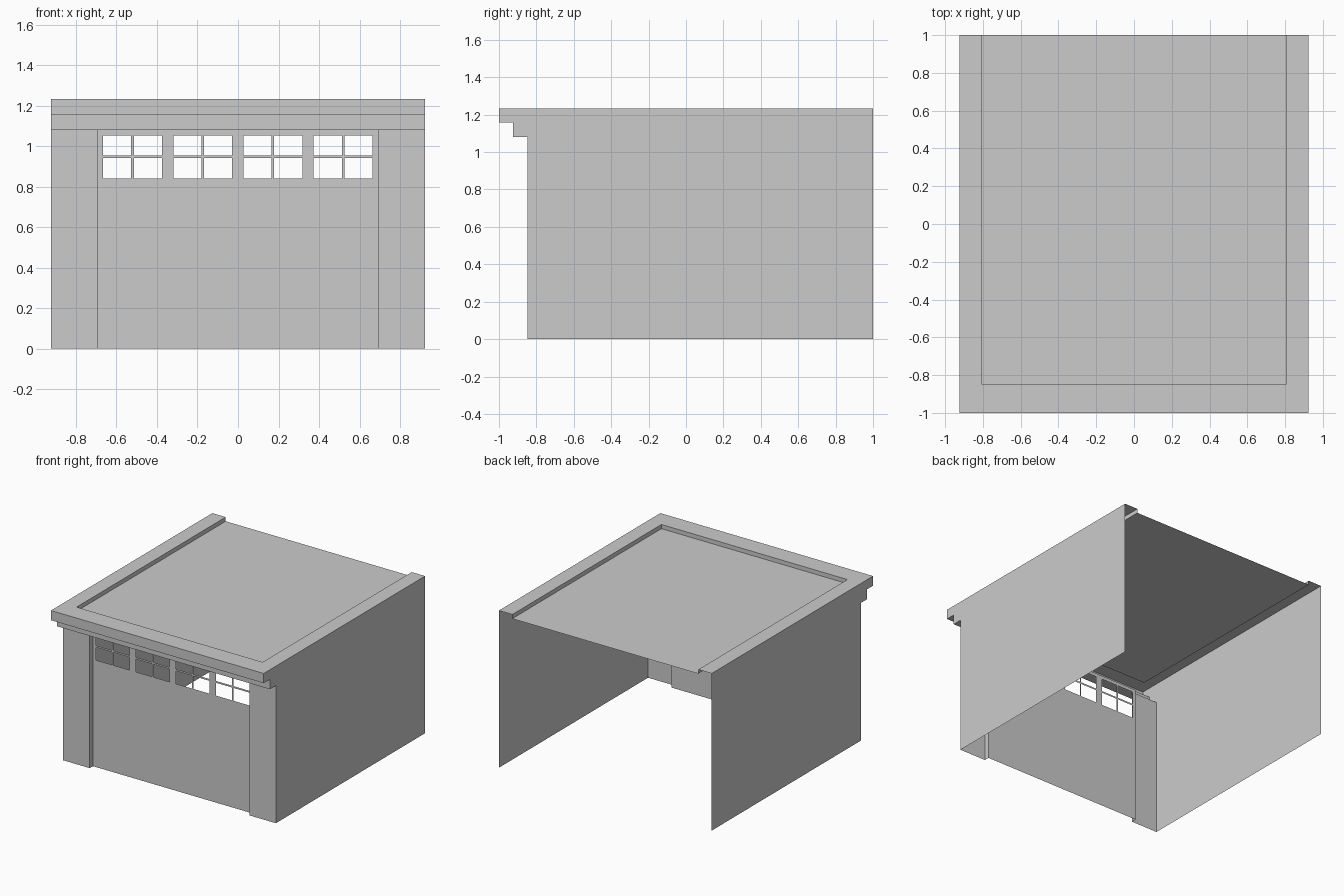
import bpy

if "Cube" in bpy.data.objects:
    bpy.data.objects.remove(bpy.data.objects["Cube"])

W, BACK, WALL, LIP = 0.923, 1.0, -0.848, -1.0   # half width, back, front wall, cornice lip
TOP, STEP, HEAD, DECK = 1.233, 1.157, 1.08, 1.20
DOOR_W, DOOR_Y, RIM_W = 0.693, -0.808, 0.807


def sheet(name, polys):
    """Make one object from a list of polygons, welding shared corners."""
    verts, index, faces = [], {}, []
    for poly in polys:
        face = []
        for p in poly:
            key = tuple(round(c, 4) for c in p)
            if key not in index:
                index[key] = len(verts)
                verts.append(key)
            face.append(index[key])
        faces.append(face)
    me = bpy.data.meshes.new(name)
    me.from_pydata(verts, [], faces)
    ob = bpy.data.objects.new(name, me)
    bpy.context.collection.objects.link(ob)
    return ob


def strip(profile, x0, x1):
    """Sweep a (y, z) profile across x."""
    return [[(x0, *a), (x1, *a), (x1, *b), (x0, *b)] for a, b in zip(profile, profile[1:])]


# Side walls, including the stepped cornice ends
side = [(BACK, 0), (BACK, TOP), (LIP, TOP), (LIP, STEP), (-0.924, STEP),
        (-0.924, HEAD), (WALL, HEAD), (WALL, 0)]
sheet("left_wall", [[(-W, y, z) for y, z in reversed(side)]])
sheet("right_wall", [[(W, y, z) for y, z in side]])

# Front cornice
sheet("cornice", strip([(WALL, HEAD), (-0.924, HEAD), (-0.924, STEP),
                        (LIP, STEP), (LIP, TOP)], -W, W))

# Front piers with door jambs
for s, name in ((-1, "left_pier"), (1, "right_pier")):
    plan = [(s * W, WALL), (s * DOOR_W, WALL), (s * DOOR_W, DOOR_Y)]
    polys = [[(*a, 0), (*b, 0), (*b, HEAD), (*a, HEAD)] for a, b in zip(plan, plan[1:])]
    sheet(name, [p[::-1] for p in polys] if s > 0 else polys)

# Soffit over the door recess
sheet("door_head", strip([(DOOR_Y, HEAD), (WALL, HEAD)], -DOOR_W, DOOR_W))

# Roof: raised rim on three sides around a sunken deck
polys = strip([(LIP, TOP), (WALL, TOP)], -W, W)
polys += strip([(WALL, TOP), (BACK, TOP)], -W, -RIM_W)
polys += strip([(WALL, TOP), (BACK, TOP)], RIM_W, W)
polys += strip([(WALL, TOP), (WALL, DECK), (BACK, DECK)], -RIM_W, RIM_W)
for s in (-1, 1):
    x = s * RIM_W
    q = [(x, WALL, DECK), (x, BACK, DECK), (x, BACK, TOP), (x, WALL, TOP)]
    polys.append(q if s > 0 else q[::-1])
sheet("roof", polys)

# Door panel with four windows of four open panes
panes_x = []
for i in range(4):
    c = (i - 1.5) * 0.3465 - 0.001
    panes_x += [(c - 0.145, c - 0.0065), (c + 0.0065, c + 0.145)]
panes_z = [(0.839, 0.94), (0.954, 1.053)]
xs = sorted([-DOOR_W, DOOR_W] + [v for p in panes_x for v in p])
zs = sorted([0, HEAD] + [v for p in panes_z for v in p])
polys = []
for x0, x1 in zip(xs, xs[1:]):
    for z0, z1 in zip(zs, zs[1:]):
        if not ((x0, x1) in panes_x and (z0, z1) in panes_z):
            polys.append([(x0, DOOR_Y, z0), (x1, DOOR_Y, z0), (x1, DOOR_Y, z1), (x0, DOOR_Y, z1)])
sheet("garage_door", polys)
